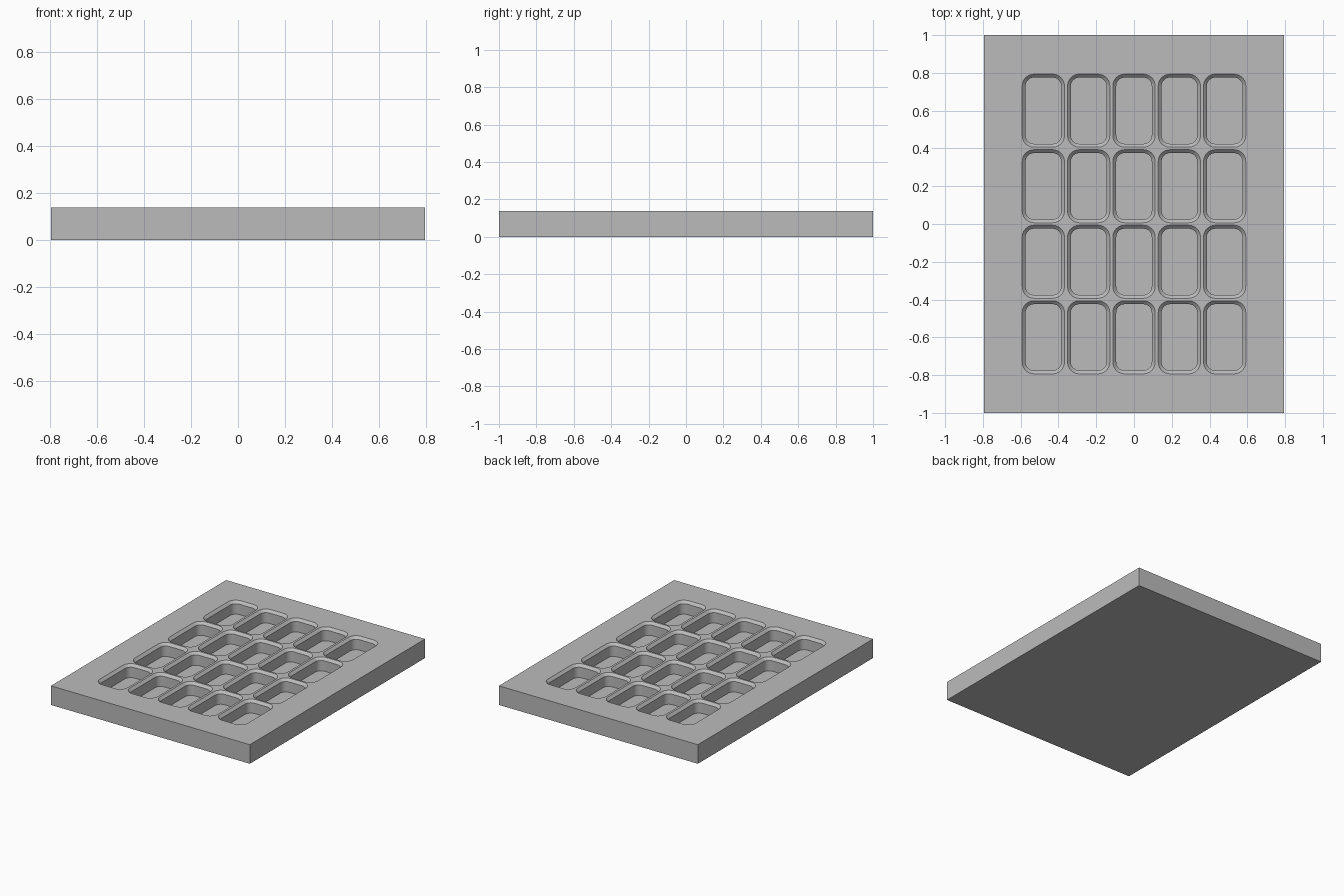
import bpy, bmesh
from math import sin, cos, pi, radians

cube = bpy.data.objects.get("Cube")
if cube:
    bpy.data.objects.remove(cube, do_unlink=True)

WIDTH, LENGTH, HEIGHT = 1.59, 2.0, 0.138
COLS, ROWS = 5, 4
PITCH_X, PITCH_Y = 0.24, 0.4
POCKET_X, POCKET_Y, CORNER = 0.224, 0.387, 0.062
CHAMFER, FLOOR = 0.018, 0.045

grey = bpy.data.materials.new("plain grey")
grey.use_nodes = True
grey.diffuse_color = (0.5, 0.5, 0.5, 1)
grey.node_tree.nodes["Principled BSDF"].inputs["Base Color"].default_value = (0.5, 0.5, 0.5, 1)


def rounded_ring(bm, cx, cy, z, inset, steps=6):
    """Ring of vertices around a rounded rectangle."""
    r = CORNER - inset
    hx, hy = POCKET_X / 2 - CORNER, POCKET_Y / 2 - CORNER
    ring = []
    for k, (sx, sy) in enumerate([(1, 1), (-1, 1), (-1, -1), (1, -1)]):
        for i in range(steps + 1):
            a = (k + i / steps) * pi / 2
            ring.append(bm.verts.new((cx + sx * hx + r * cos(a), cy + sy * hy + r * sin(a), z)))
    return ring


def add_pocket(bm, cx, cy):
    """Closed solid: rounded well with a chamfered mouth, rising above the tray."""
    levels = [(FLOOR, CHAMFER), (HEIGHT - CHAMFER, CHAMFER), (HEIGHT, 0), (HEIGHT + 0.05, 0)]
    rings = [rounded_ring(bm, cx, cy, z, inset) for z, inset in levels]
    for low, high in zip(rings, rings[1:]):
        for i in range(len(low)):
            j = (i + 1) % len(low)
            bm.faces.new((low[i], low[j], high[j], high[i]))
    bm.faces.new(rings[0][::-1])
    bm.faces.new(rings[-1])


def make_object(name, bm):
    bmesh.ops.recalc_face_normals(bm, faces=bm.faces)
    mesh = bpy.data.meshes.new(name)
    bm.to_mesh(mesh)
    bm.free()
    mesh.materials.append(grey)
    obj = bpy.data.objects.new(name, mesh)
    bpy.context.collection.objects.link(obj)
    return obj


# Solid tray slab
bm = bmesh.new()
bmesh.ops.create_cube(bm, size=1)
for v in bm.verts:
    v.co = (v.co.x * WIDTH, v.co.y * LENGTH, (v.co.z + 0.5) * HEIGHT)
tray = make_object("tray", bm)

# Grid of pocket cutters
bm = bmesh.new()
for col in range(COLS):
    for row in range(ROWS):
        add_pocket(bm, (col - (COLS - 1) / 2) * PITCH_X, (row - (ROWS - 1) / 2) * PITCH_Y)
cutter = make_object("pocket_cutter", bm)
cutter.hide_render = True

# Cut the pockets and discard the cutter
cut = tray.modifiers.new("pockets", "BOOLEAN")
cut.operation = "DIFFERENCE"
cut.solver = "EXACT"
cut.object = cutter
bpy.context.view_layer.objects.active = tray
tray.select_set(True)
bpy.ops.object.modifier_apply(modifier=cut.name)
bpy.data.objects.remove(cutter, do_unlink=True)

# Smooth rounded corners, crisp rims
bpy.ops.object.shade_smooth_by_angle(angle=radians(30))
